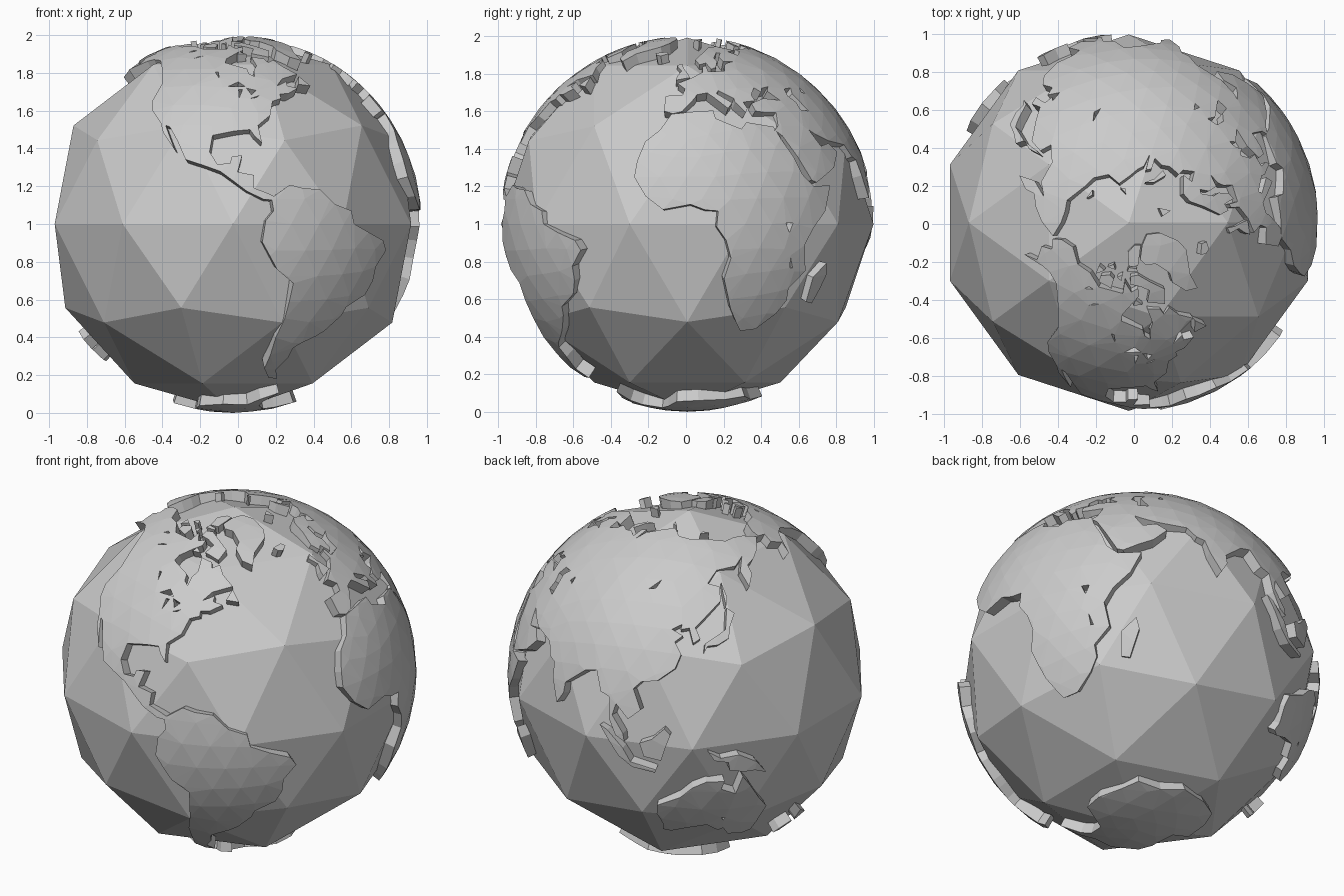
import bpy, bmesh
from math import radians, sin, cos
from mathutils import Vector
from mathutils.geometry import delaunay_2d_cdt

CENTRE = (-0.027, 0.007, 1.0)
OUTER, INNER = 1.0, 0.932

# Faceted ocean ball
bpy.ops.mesh.primitive_ico_sphere_add(subdivisions=2, radius=0.992, location=CENTRE)
bpy.context.object.name = "ocean"

# Fine sphere points that give the land its facets
bm = bmesh.new()
bmesh.ops.create_icosphere(bm, subdivisions=4, radius=1)
GRID = [v.co.normalized() for v in bm.verts]
bm.free()


def on_sphere(lon, lat):
    lon, lat = radians(lon), radians(lat)
    return Vector((cos(lat) * cos(lon), cos(lat) * sin(lon), sin(lat)))


def ring_points(outline):
    """Outline on the unit sphere, long edges split."""
    pts, out = [on_sphere(*p) for p in outline], []
    for a, b in zip(pts, pts[1:] + pts[:1]):
        n = int((b - a).length / 0.16) + 1
        out += [a.lerp(b, i / n).normalized() for i in range(n)]
    return out


def inside(p, segs):
    hit = False
    for a, b in segs:
        if (a.y > p.y) != (b.y > p.y) and p.x < a.x + (p.y - a.y) * (b.x - a.x) / (b.y - a.y):
            hit = not hit
    return hit


def land(name, outline, *lakes):
    """Curved slab of land bounded by a (lon, lat) outline, with lake holes."""
    rings = [ring_points(r) for r in (outline,) + lakes]
    c = sum(rings[0], Vector()).normalized()
    e1 = c.orthogonal().normalized()
    e2 = c.cross(e1)

    def flat(p):
        return Vector((p.dot(e1), p.dot(e2))) / (1 + p.dot(c))

    pts, edges = [], []
    for r in rings:
        k, n = len(pts), len(r)
        pts += [flat(p) for p in r]
        edges += [(k + i, k + (i + 1) % n) for i in range(n)]
    segs = [(pts[a], pts[b]) for a, b in edges]
    pts += [q for q in (flat(p) for p in GRID if p.dot(c) > -0.6) if inside(q, segs)]
    v2, _, tris = delaunay_2d_cdt(pts, edges, [], 0, 1e-6)[:3]
    tris = [t for t in tris if inside(sum((v2[i] for i in t), Vector((0, 0))) / len(t), segs)]
    top = []
    for q in v2:
        s = q.length_squared
        d = (1 - s) / (1 + s)
        top.append((1 + d) * (q.x * e1 + q.y * e2) + d * c)
    n = len(top)
    verts = [p * OUTER for p in top] + [p * INNER for p in top]
    half = {(t[i - 1], t[i]) for t in tris for i in range(len(t))}
    walls = [(b, a, a + n, b + n) for a, b in half if (b, a) not in half]
    faces = [tuple(t) for t in tris] + [tuple(i + n for i in reversed(t)) for t in tris] + walls
    me = bpy.data.meshes.new(name)
    me.from_pydata(verts, [], faces)
    b = bmesh.new()
    b.from_mesh(me)
    bmesh.ops.delete(b, geom=[v for v in b.verts if not v.link_faces], context='VERTS')
    b.to_mesh(me)
    b.free()
    ob = bpy.data.objects.new(name, me)
    ob.location = CENTRE
    bpy.context.collection.objects.link(ob)


# Eurasia, coast by coast
europe = [(-9, 37), (-9, 43), (-2, 43.5), (-1, 46), (-4.5, 48.5), (2, 51), (8, 54), (8.5, 57),
          (10.5, 57.5), (11, 54.3), (20, 54.5), (21.5, 57.5), (24, 59), (30, 60), (22.5, 60),
          (21.5, 63), (25, 65.5), (22, 65.8), (17.5, 62), (18.5, 60), (16, 56.5), (13, 55.5),
          (11, 59), (7, 58), (5, 61), (12, 66), (19, 70), (28, 71), (41, 67.5), (33, 66.6), (38, 64)]
siberia = [(44, 66.5), (44, 68.5), (54, 68.5), (60, 69.5), (68, 68.5), (67, 72), (72, 73),
           (73, 68), (75, 72), (81, 73.5), (88, 75.5), (104, 77.7), (113, 74), (128, 72.5),
           (140, 72.5), (160, 69.7), (170, 70), (180, 69), (190, 66), (179, 62.5), (170, 60),
           (163, 58.5), (162, 55), (156.7, 51), (156, 57), (163, 62), (155, 59.3), (142, 59)]
east_asia = [(135, 54.5), (141, 53), (140, 48), (132, 43), (127.5, 39.7), (129.3, 36), (126.5, 34.5),
             (125, 39.5), (121.5, 39), (122, 40.7), (118, 39), (122.5, 37), (119.5, 35), (122, 31),
             (120, 26.5), (114, 22.3), (108.5, 21.5), (106, 19), (109, 12.5), (105, 9),
             (100.5, 13.3), (99.5, 9.5), (103.5, 4), (104, 1.3), (101, 3), (98.5, 8), (98, 15)]
south_asia = [(94.5, 16.2), (91.5, 22.5), (87, 21.3), (80, 15.5), (80, 12), (77.5, 8), (74, 15),
              (72.8, 20), (70, 21), (67, 25), (57, 26.3), (51, 28.5), (48.5, 30), (50, 27),
              (51.5, 24.5), (56.3, 25.5), (59.8, 22.5), (55, 17.5), (45, 12.8), (43, 13.5),
              (39, 21), (35, 28), (32.5, 30), (34.5, 31.5), (36, 36.5)]
inner_seas = [(30.5, 36.5), (27, 37), (26.5, 40), (33, 42), (41, 41.2), (37, 45), (39, 47),
              (35, 46.3), (33.5, 44.6), (31, 46.5), (28, 43.5), (28.5, 41), (23, 40.5), (24, 38),
              (22.8, 36.5), (19.5, 40.5), (19.5, 42), (13.5, 45.3), (12.5, 44), (18.3, 40.2),
              (16, 38), (11, 42.4), (8.5, 44.3), (4, 43.5), (3, 42), (0, 39), (-2, 36.8), (-5.5, 36)]
land("eurasia", europe + siberia + east_asia + south_asia + inner_seas,
     [(47, 43), (48, 46), (53, 46.5), (50.8, 44), (54, 37), (49.5, 37.5), (49.5, 40.5)],
     [(58.5, 44.5), (61, 44), (60, 46.5)], [(104, 51.7), (109.5, 55.5), (107.5, 52.3)])

# North America
arctic_coast = [(-168, 65.7), (-166, 68.5), (-156.5, 71.2), (-141, 69.7), (-128, 70.5), (-115, 68),
                (-95, 68), (-94, 71.8), (-88, 68.5), (-82, 69.5), (-82, 67), (-87, 65), (-94, 61),
                (-94.5, 58.7), (-82.5, 55.2), (-82, 52.8), (-79.5, 51.3), (-79, 54.5), (-76.7, 57),
                (-78, 62.3), (-70, 61), (-69, 58.8), (-64.5, 60.3)]
atlantic_coast = [(-61.5, 56.5), (-56, 52.5), (-66, 50.2), (-70, 47), (-64.5, 49), (-65, 47),
                  (-60.5, 46), (-66, 43.7), (-70, 43.5), (-70, 41.7), (-74, 40.5), (-76, 35.2),
                  (-81, 31.5), (-80.2, 25.5), (-82.7, 28), (-84, 30), (-89.5, 29.5), (-97, 28),
                  (-97.7, 22.5), (-95, 18.5), (-91, 18.7), (-90.3, 21), (-87, 21.3), (-88.5, 16),
                  (-83.3, 15), (-83.5, 11), (-79.5, 9.5), (-77.3, 8.5)]
pacific_coast = [(-78, 7.3), (-80.5, 7.5), (-85.7, 10), (-94, 16.2), (-105.5, 20), (-109, 26),
                 (-113, 31), (-114.7, 31.5), (-109.5, 23), (-115, 29), (-117, 32.5), (-122, 36.8),
                 (-124.3, 40.4), (-124, 48), (-130, 54.5), (-140, 60), (-148, 60.5), (-153, 59.5),
                 (-163, 54.8), (-158, 58.5), (-165, 61.5), (-161, 64.5)]
land("north_america", arctic_coast + atlantic_coast + pacific_coast,
     [(-92, 46.8), (-87.5, 48.8), (-84.5, 46.7)], [(-87.5, 41.8), (-87.5, 45.5), (-85.8, 45.5)],
     [(-84, 46), (-80, 45), (-82.2, 43.2)], [(-83, 41.6), (-79, 42.9), (-80.5, 42)],
     [(-99, 53.5), (-96.5, 50.5), (-97.5, 53.5)], [(-116, 61), (-109.5, 62.8), (-113, 62.3)],
     [(-124, 65.2), (-118, 66.5), (-122, 66.6)])

# Southern continents
land("south_america", [
    (-77.3, 8.5), (-72, 12), (-68, 11), (-62, 10.5), (-57, 6), (-51, 4), (-50, 0), (-44, -2.5),
    (-37, -5), (-35, -8), (-39, -13), (-39, -17.5), (-41, -22), (-48, -26), (-49, -29),
    (-54, -34.5), (-57, -36.5), (-62, -39), (-65, -41), (-65.5, -45), (-69, -50.5), (-66, -55),
    (-71, -54.5), (-75, -50), (-74, -44), (-73.5, -37), (-71.5, -30), (-70.3, -18.3), (-76, -14),
    (-81, -5.5), (-80, 1), (-77.5, 4), (-78, 7.5)])
land("africa", [
    (-6, 35.8), (3, 36.8), (10, 37.2), (10.5, 34.2), (15, 32.3), (19.5, 30.4), (22, 32.8),
    (32.5, 31.2), (34, 27), (37.3, 21), (39.5, 15.3), (43.3, 11.7), (51, 11.8), (47.5, 4),
    (42, -1.5), (39, -6.5), (40.5, -14.5), (35, -20), (35.4, -24), (32.5, -28.5), (26, -34),
    (20, -34.7), (18, -32), (15, -27), (11.8, -17), (13.7, -10.5), (12, -5), (9, -0.8), (9.5, 4),
    (5.5, 4.3), (1, 6), (-7.5, 4.4), (-13, 8.5), (-17, 14.5), (-16.5, 19.5), (-14.5, 26), (-9.7, 30)],
    [(31.7, 0.3), (34.3, 0.3), (33, -2.7)], [(33.8, -9.7), (35.2, -13.5), (34.3, -13.5)])
land("australia", [
    (114, -22), (122, -18), (126, -14), (130.5, -11.8), (136.5, -12), (135.5, -15), (140.5, -17.5),
    (142.5, -10.8), (145.5, -15), (149, -20.5), (153, -25.5), (151, -33.5), (150, -37.5),
    (146.5, -39), (140.5, -38), (138, -34), (136, -35), (131.5, -31.5), (124, -33), (118, -35),
    (115, -34.3), (115.5, -31.5), (113.5, -26)], [(136.5, -28), (138, -28.2), (137.3, -29.5)])
land("antarctica", [
    (-57, -63.3), (-62, -70), (-60, -74), (-40, -78), (-25, -76), (-10, -71), (10, -70), (35, -69),
    (50, -66.5), (70, -69), (90, -66.5), (115, -66.5), (135, -66), (150, -68.5), (170, -71.5),
    (165, -78), (-160, -78.5), (-150, -77), (-130, -74), (-100, -72.5), (-75, -73), (-67, -68)])

# Islands
land("greenland", [(-73, 78.2), (-60, 82), (-33, 83.5), (-18, 80), (-20, 74), (-25, 70.5), (-40, 65),
                   (-43.5, 60), (-50, 62), (-54, 67), (-51, 70), (-57, 75), (-68, 76)])
land("baffin_island", [(-61.5, 66.5), (-66, 62), (-77, 64.5), (-73, 68), (-80, 70), (-89, 71),
                       (-88, 73.5), (-80, 73.7), (-70, 70.5)])
land("ellesmere_island", [(-90, 76.5), (-78, 76.5), (-62, 82.3), (-75, 83), (-92, 81)])
land("devon_island", [(-80, 74.7), (-92, 75), (-90, 76.3), (-80, 75.7)])
land("victoria_island", [(-105, 69), (-117, 69.5), (-118, 71.5), (-110, 73), (-105, 72)])
land("banks_island", [(-123, 71.3), (-125, 74), (-117, 73.5)])
land("melville_island", [(-106, 75), (-116, 75), (-110, 76.5)])
land("prince_island", [(-97, 71.8), (-102, 72.8), (-97, 74)])
land("southampton_island", [(-80.5, 64), (-87, 64), (-85, 65.8)])
land("newfoundland", [(-53, 47), (-59, 47.7), (-56, 51.5)])
land("iceland", [(-24, 65.5), (-22, 64), (-18.5, 63.5), (-13.7, 65), (-16, 66.4)])
land("britain", [(-5.5, 50), (1.3, 51.2), (0, 53.5), (-2, 56), (-3, 58.6), (-6, 57.5), (-3, 54.5), (-5, 52)])
land("svalbard", [(11, 79.5), (16, 76.7), (26, 79.8)])
land("barents_island", [(52, 71.5), (57, 70.7), (60, 74.5), (68, 76.7), (58, 75.5)])
land("kara_island", [(96, 79.5), (104, 79), (96, 81)])
land("laptev_island", [(138, 75), (150, 75), (143, 76)])
land("sakhalin", [(142, 46), (143.5, 49), (142.5, 54.3), (142, 51)])
land("japan", [(130.5, 31.5), (132, 33.5), (136, 33.7), (140.5, 35.5), (142, 39.5), (145, 43.3),
               (142, 45.4), (139.8, 38.5), (136.8, 37), (131, 34.3)])
land("borneo", [(109, 1.5), (113, 3.2), (117, 7), (119, 5), (117.5, 1), (116, -4), (110.5, -3)])
land("sumatra_java", [(95.3, 5.5), (98, 4.3), (103.5, -1), (106, -5.5), (114.4, -7.5), (114, -8.6),
                      (106.5, -7.3), (102, -4)])
land("new_guinea", [(131, -0.8), (135, -3.2), (141, -2.6), (147, -6), (150.5, -10.5), (146.5, -9),
                    (143, -9), (138, -8), (137.5, -5), (133, -4)])
land("new_zealand_north", [(173, -34.6), (178.5, -37.7), (175.5, -41.5), (173.8, -39.3)])
land("new_zealand_south", [(172.7, -40.6), (174, -41.8), (170.5, -46), (167, -46.5), (168.5, -44)])
land("madagascar", [(49.3, -12), (50.3, -15.7), (47, -25), (44, -24.5), (44.3, -16.5)])
